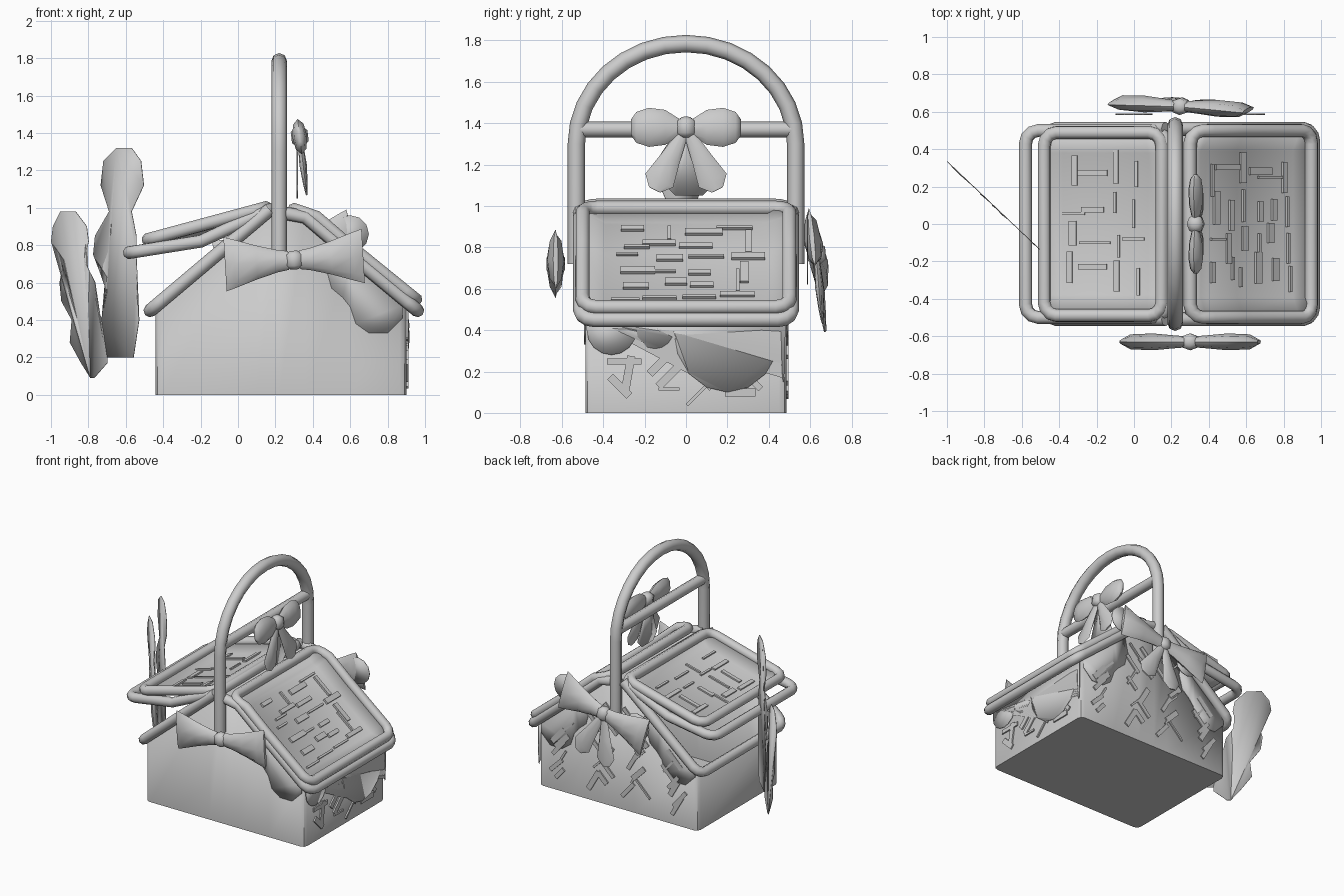
import bpy, bmesh, math, random
from mathutils import Vector, Matrix

random.seed(4)
if "Cube" in bpy.data.objects:
    bpy.data.objects.remove(bpy.data.objects["Cube"])

GREY = (0.6, 0.6, 0.6, 1)
mat = bpy.data.materials.new("plain grey")
mat.use_nodes = True
mat.diffuse_color = GREY
mat.node_tree.nodes["Principled BSDF"].inputs["Base Color"].default_value = GREY


def finish(name, bm, solid=0, angle=40):
    bmesh.ops.recalc_face_normals(bm, faces=bm.faces)
    me = bpy.data.meshes.new(name)
    bm.to_mesh(me)
    bm.free()
    ob = bpy.data.objects.new(name, me)
    bpy.context.collection.objects.link(ob)
    me.materials.append(mat)
    bpy.ops.object.select_all(action='DESELECT')
    ob.select_set(True)
    bpy.context.view_layer.objects.active = ob
    bpy.ops.object.shade_smooth_by_angle(angle=math.radians(angle))
    if solid:
        m = ob.modifiers.new("thickness", 'SOLIDIFY')
        m.thickness = solid
        m.offset = -1
    return ob


def tube(name, pts, r, cyclic=False):
    cu = bpy.data.curves.new(name, 'CURVE')
    cu.dimensions = '3D'
    cu.bevel_depth, cu.bevel_resolution = r, 2
    cu.use_fill_caps = True
    sp = cu.splines.new('POLY')
    sp.points.add(len(pts) - 1)
    for p, q in zip(sp.points, pts):
        p.co = (*q, 1)
    sp.use_cyclic_u = cyclic
    cu.materials.append(mat)
    ob = bpy.data.objects.new(name, cu)
    bpy.context.collection.objects.link(ob)


def step(a, b, d):
    a, b = Vector(a), Vector(b)
    return a + (b - a).normalized() * d


def edge_run(prof, w, c=0.07, round_start=True):
    """One long side of a rim at y = -w, with rounded ends."""
    pts = []
    for i, p in enumerate(prof):
        last = i == len(prof) - 1
        if last or (i == 0 and round_start):
            q = prof[i - 1] if last else prof[1]
            turn = []
            for k in range(4):
                a = math.pi / 2 * k / 3
                e = step(p, q, c * (1 - math.cos(a)))
                turn.append((e.x, -(w - c + c * math.sin(a)), e.y))
            pts += turn[::-1] if last else turn
        else:
            pts.append((p[0], -w, p[1]))
    return pts


def rim(name, prof, w, r, closed=True):
    a = edge_run(prof, w, round_start=closed)
    tube(name, a + [(x, -y, z) for x, y, z in a[::-1]], r, closed)


def panel(name, prof, w, lip=0.09, depth=0.05):
    """Dished lid panel following the profile."""
    line = [Vector(prof[0]), step(prof[0], prof[1], lip)] + [Vector(p) for p in prof[1:-1]]
    line += [step(prof[-1], prof[-2], lip), Vector(prof[-1])]
    d = Vector(prof[-1]) - Vector(prof[0])
    n = Vector((-d.y, d.x)).normalized()
    n = n if n.y > 0 else -n
    bm = bmesh.new()
    rows = []
    for i, p in enumerate(line):
        row = []
        for j, y in enumerate((-w, lip - w, w - lip, w)):
            q = p if i in (0, len(line) - 1) or j in (0, 3) else p - n * depth
            row.append(bm.verts.new((q.x, y, q.y)))
        rows.append(row)
    for a, b in zip(rows, rows[1:]):
        for j in range(3):
            bm.faces.new((a[j], a[j + 1], b[j + 1], b[j]))
    finish(name, bm, 0.015)


def slats(name, origin, u, v, w, h, count, angles, thick=0.015):
    """Scattered strips on the plane spanned by u and v."""
    u, v = Vector(u).normalized(), Vector(v).normalized()
    frame = Matrix((u, v, u.cross(v))).transposed().to_4x4()
    bm = bmesh.new()
    for i in range(count):
        col, row = i % 4, i // 4
        x = (col + random.uniform(0.25, 0.75)) / 4 * 2 * w - w
        y = (row + random.uniform(0.25, 0.75)) / (count / 4) * 2 * h - h
        a = math.radians(random.choice(angles))
        size = (random.uniform(0.1, 0.18), random.choice((0.015, 0.03, 0.04)), thick)
        m = Matrix.Translation(Vector(origin) + u * x + v * y) @ frame @ Matrix.Rotation(a, 4, 'Z')
        bmesh.ops.create_cube(bm, size=1, matrix=m @ Matrix.Diagonal((*size, 1)))
    finish(name, bm)


def loft(bm, origin, along, across, sections):
    """Flattened round sections: (distance, half width, half thickness)."""
    along, across = Vector(along).normalized(), Vector(across).normalized()
    n = along.cross(across)
    rings = []
    for t, hw, ht in sections:
        rings.append([bm.verts.new(Vector(origin) + along * t + across * hw * math.cos(k * math.pi / 4)
                                   + n * ht * math.sin(k * math.pi / 4)) for k in range(8)])
    for a, b in zip(rings, rings[1:]):
        for k in range(8):
            bm.faces.new((a[k], a[k - 1], b[k - 1], b[k]))
    bm.faces.new(rings[0])
    bm.faces.new(rings[-1])


def bow(name, c, side, up, lobe, tail=0, spread=0.5):
    bm = bmesh.new()
    side, up = Vector(side).normalized(), Vector(up).normalized()
    loft(bm, Vector(c) - up * 0.05, up, side, [(0, .02, .02), (.02, .05, .045), (.08, .05, .045), (.1, .02, .02)])
    for s in (-1, 1):
        loft(bm, c, side * s, up, lobe)
        if tail:
            d = -up + side * s * spread
            loft(bm, c, d, side * s + up * spread,
                 [(0, .02, .012), (tail * .5, .05, .02), (tail * .85, .075, .012), (tail, .03, .006)])
    finish(name, bm, angle=60)


def plate(name, pts, thick=0.006):
    bm = bmesh.new()
    bm.faces.new([bm.verts.new(p) for p in pts])
    bmesh.ops.triangulate(bm, faces=bm.faces)
    finish(name, bm, thick)


# basket body: rounded footprint whose top edge follows a gable
GABLE = [(-0.44, 0.45), (0.1, 0.93), (0.22, 0.97), (0.36, 0.94), (0.6, 0.74), (0.9, 0.46)]


def top(x):
    for (a, za), (b, zb) in zip(GABLE, GABLE[1:]):
        if x <= b:
            return za + (zb - za) * (x - a) / (b - a)
    return GABLE[-1][1]


half = [(-0.44, -0.45), (-0.43, -0.475), (-0.405, -0.485)]
half += [(x, -0.485) for x, z in GABLE[1:-1]] + [(0.865, -0.485), (0.89, -0.475), (0.9, -0.45)]
foot = half + [(x, -y) for x, y in half[::-1]]
bm = bmesh.new()
low = [bm.verts.new((x, y, 0)) for x, y in foot]
high = [bm.verts.new((x, y, top(x))) for x, y in foot]
for k in range(len(foot)):
    bm.faces.new((low[k - 1], low[k], high[k], high[k - 1]))
bm.faces.new(low)
finish("basket_body", bm, 0.015)

# rims along the body's sloping edges
rim("body_rim_right", [(0.17, 0.99), (-0.47, 0.45)], 0.51, 0.036, closed=False)
rim("body_rim_left", [(0.2, 0.98), (0.36, 0.95), (0.55, 0.79), (0.96, 0.45)], 0.51, 0.036, closed=False)

# closed lid and raised lid
LEFT = [(0.3, 0.99), (0.42, 0.95), (0.58, 0.81), (0.95, 0.51)]
RIGHT = [(0.15, 1.0), (-0.48, 0.83)]
rim("left_lid_rim", LEFT, 0.5, 0.036)
panel("left_lid_panel", LEFT, 0.48)
rim("right_lid_rim", RIGHT, 0.49, 0.036)
panel("right_lid_panel", RIGHT, 0.47)
rim("right_lid_lower_rim", [(0.17, 0.99), (-0.2, 0.82), (-0.58, 0.76)], 0.5, 0.036)

# woven strips on lids, back and left side
slats("left_lid_slats", (0.63, 0, 0.72), (0, 1, 0), (-0.77, 0, 0.64), 0.36, 0.3, 24, (0, 0, 90))
slats("right_lid_slats", (-0.16, 0, 0.868), (0, 1, 0), (-0.96, 0, -0.26), 0.36, 0.22, 16, (0, 0, 90))
slats("back_slats", (0.23, 0.487, 0.32), (-1, 0, 0), (0, 0, 1), 0.6, 0.2, 28, (45, 50, -45, 60))
slats("back_upper_slats", (0.23, 0.487, 0.66), (-1, 0, 0), (0, 0, 1), 0.25, 0.12, 8, (45, -45))
slats("left_side_slats", (0.903, 0, 0.18), (0, 1, 0), (0, 0, 1), 0.4, 0.1, 12, (45, -45, 0, 80))

# scalloped cloth hanging out under the lids
hem = [(0.47, 0.68), (0.5, 0.57), (0.56, 0.52), (0.6, 0.47), (0.63, 0.38), (0.7, 0.33), (0.8, 0.33), (0.88, 0.41)]
upper = [(0.88, 0.48), (0.6, 0.74), (0.5, 0.82)]
for s, label in ((-1, "front"), (1, "back")):
    plate(label + "_cloth", [(x, s * 0.492, z) for x, z in hem + upper])
plate("back_cloth_right", [(0.46 - x, 0.492, z) for x, z in hem + upper])
arc = []
for c, r, d in ((-0.36, 0.12, 0.12), (-0.15, 0.09, 0.09), (0.2, 0.26, 0.3), (0.47, 0.01, 0.25)):
    arc += [(0.912, c - r * math.cos(k * math.pi / 8), 0.4 - d * math.sin(k * math.pi / 8)) for k in range(9)]
plate("left_side_cloth", arc + [(0.912, 0.48, 0.45), (0.912, -0.48, 0.45)])

# tall handle with cross bar
arch = [(0.22, -0.53 * math.cos(k * math.pi / 16), 1.3 + 0.485 * math.sin(k * math.pi / 16)) for k in range(17)]
tube("handle", [(0.22, -0.53, 0.72)] + arch + [(0.22, 0.53, 0.72)], 0.042)
tube("handle_cross_bar", [(0.22, -0.52, 1.37), (0.22, 0.52, 1.37)], 0.038)

# bows
WIDE = [(0.03, .05, .03), (0.09, .06, .035), (0.2, .09, .045), (0.32, .13, .04), (0.37, .145, .012)]
PUFFY = [(0.03, .04, .02), (0.1, .085, .035), (0.18, .095, .04), (0.24, .075, .03), (0.265, .04, .01)]
bow("front_bow", (0.3, -0.63, 0.72), (1, 0, 0.06), (-0.06, 0, 1), WIDE)
bow("back_bow", (0.25, 0.63, 0.77), (1, -0.06, 0.22), (-0.22, -0.1, 1), WIDE, 0.38, 0.35)
bow("handle_bow", (0.33, 0, 1.38), (0, 1, 0), (-0.12, 0, 1), PUFFY, 0.34, 0.5)
plate("handle_bow_middle_tail", [(0.32, y, z) for y, z in
                                 ((-0.02, 1.35), (-0.1, 1.1), (-0.05, 1.05), (0.08, 1.05), (0.13, 1.1), (0.02, 1.35))])
for label, cx, cz in (("left", 0.6, 0.86), ("right", 0.0, 0.72)):
    plate("back_ribbon_" + label, [(cx + 0.1 * math.cos(k * math.pi / 6), 0.59, cz + 0.1 * math.sin(k * math.pi / 6))
                                   for k in range(12)])

# flat trailing ribbons beside the basket: (height, centre, half width)
TALL = [(1.32, -.61, .04), (1.25, -.62, .1), (1.12, -.62, .115), (.98, -.63, .06), (.85, -.655, .11),
        (.75, -.66, .115), (.63, -.62, .08), (.55, -.62, .08), (.4, -.63, .1), (.2, -.63, .07)]
SHORT = [(.98, -.91, .04), (.9, -.9, .09), (.82, -.9, .1), (.72, -.875, .055), (.6, -.86, .095),
         (.5, -.85, .095), (.4, -.81, .08), (.28, -.8, .1), (.17, -.77, .07), (.09, -.78, .01)]
for label, shape in (("tall", TALL), ("short", SHORT)):
    edge = [(c - h, z) for z, c, h in shape] + [(c + h, z) for z, c, h in shape[::-1]]
    plate(label + "_flat_ribbon", [(x, -0.95 * (x + 0.65), z) for x, z in edge], 0.004)
